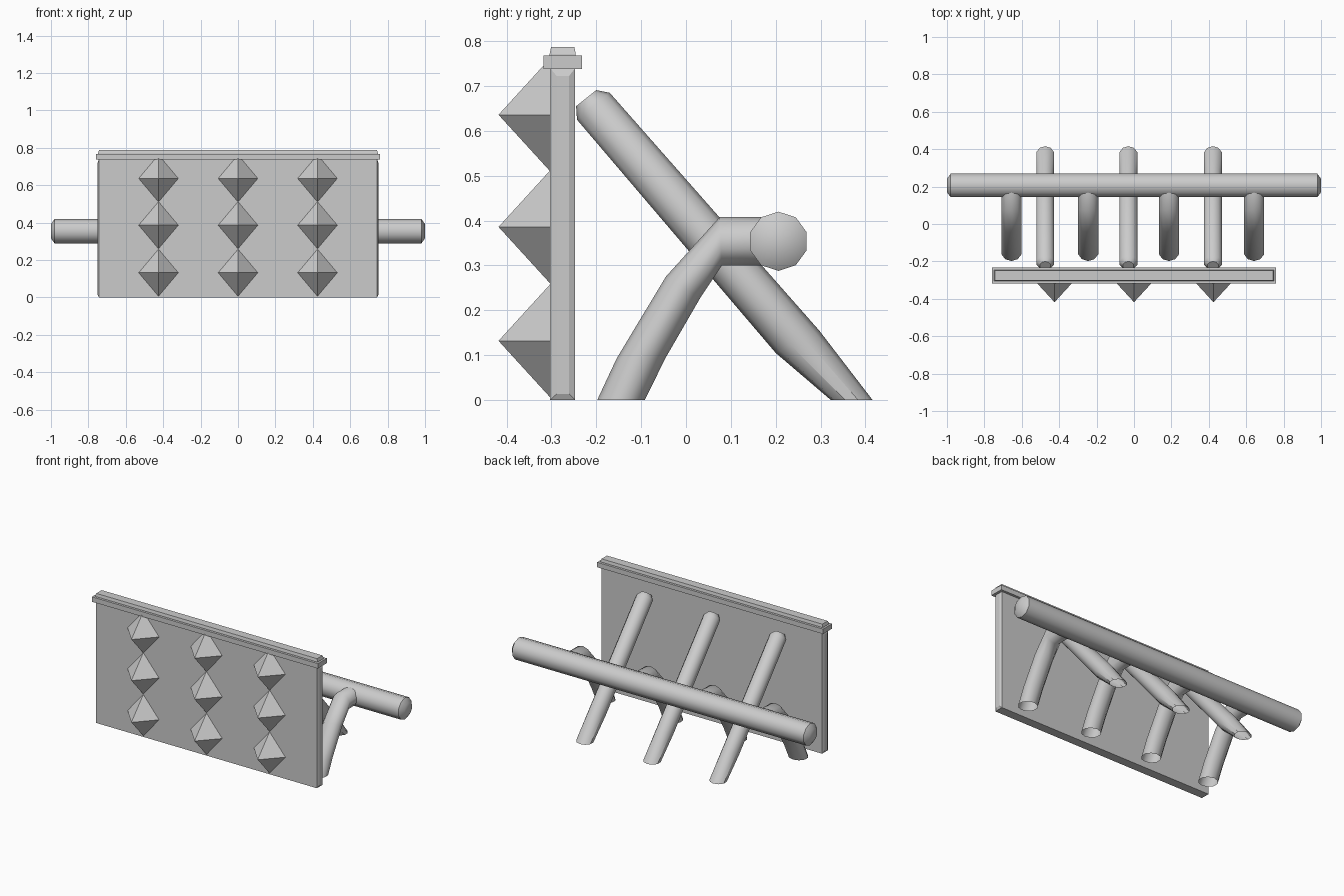
import bpy
from math import sin, cos, pi
from mathutils import Vector

if "Cube" in bpy.data.objects:
    bpy.data.objects.remove(bpy.data.objects["Cube"])

SIDES = 10
ANGLES = [pi / 2 + 2 * pi * k / SIDES for k in range(SIDES)]


def loft(name, rings, cap_start=True, cap_end=True, smooth=None):
    """Skin a list of equally sized point rings into one object."""
    n = len(rings[0])
    verts = [p for r in rings for p in r]
    faces = [(i * n + j, i * n + (j + 1) % n, (i + 1) * n + (j + 1) % n, (i + 1) * n + j)
             for i in range(len(rings) - 1) for j in range(n)]
    if cap_start:
        faces.append(tuple(range(n))[::-1])
    if cap_end:
        faces.append(tuple(range((len(rings) - 1) * n, len(rings) * n)))
    me = bpy.data.meshes.new(name)
    me.from_pydata(verts, [], faces)
    ob = bpy.data.objects.new(name, me)
    bpy.context.collection.objects.link(ob)
    bpy.context.view_layer.objects.active = ob
    ob.select_set(True)
    bpy.ops.object.mode_set(mode='EDIT')
    bpy.ops.mesh.select_all(action='SELECT')
    bpy.ops.mesh.normals_make_consistent(inside=False)
    bpy.ops.object.mode_set(mode='OBJECT')
    if smooth:
        bpy.ops.object.shade_smooth_by_angle(angle=smooth)
    ob.select_set(False)
    return ob


def round_ring(x, a, b, rx):
    """Ten-sided ring whose opposite rim points in the y-z plane are a and b."""
    a, b = Vector((x, *a)), Vector((x, *b))
    mid, half = (a + b) / 2, (a - b) / 2
    return [mid + half * sin(t) + Vector((rx * cos(t), 0, 0)) for t in ANGLES]


def log_ring(x, y, z, r):
    """Ten-sided ring around the x direction."""
    return [(x, y + r * cos(t), z + r * sin(t)) for t in ANGLES]


def rect_x(x, y0, y1, z0, z1):
    return [(x, y0, z0), (x, y1, z0), (x, y1, z1), (x, y0, z1)]


def rect_z(z, hx, y0, y1):
    return [(-hx, y0, z), (hx, y0, z), (hx, y1, z), (-hx, y1, z)]


# Shield panel with chamfered ends
loft("panel", [rect_x(-0.75, -0.288, -0.261, 0.014, 0.722),
               rect_x(-0.743, -0.303, -0.247, 0, 0.74),
               rect_x(0.743, -0.303, -0.247, 0, 0.74),
               rect_x(0.75, -0.288, -0.261, 0.014, 0.722)])

# Top rim and the strip above it
loft("top_rim", [rect_z(0.738, 0.76, -0.318, -0.232),
                 rect_z(0.768, 0.76, -0.318, -0.232)])
loft("top_strip", [rect_z(0.766, 0.748, -0.304, -0.246),
                   rect_z(0.772, 0.748, -0.304, -0.246),
                   rect_z(0.787, 0.743, -0.301, -0.249)])

# Pyramid studs, three by three
for x in (-0.425, 0, 0.425):
    for z in (0.132, 0.386, 0.636):
        bpy.ops.mesh.primitive_cone_add(vertices=4, radius1=1, depth=1,
                                        location=(x, -0.36, z), rotation=(pi / 2, 0, 0))
        stud = bpy.context.object
        stud.name = "stud"
        stud.scale = (0.107, 0.127, 0.116)
        stud.select_set(False)

# Long cross log with chamfered ends
loft("cross_log", [log_ring(x, 0.206, 0.354, r)
                   for x, r in ((-1, 0.038), (-0.98, 0.066), (0.98, 0.066), (1, 0.038))],
     smooth=0.7)

# Diagonal stakes, open where they meet the ground
for x in (-0.475, -0.03, 0.422):
    loft("stake", [round_ring(x, (0.416, 0), (0.323, 0), 0.05),
                   round_ring(x, (0.297, 0.155), (0.2, 0.105), 0.05),
                   round_ring(x, (-0.17, 0.685), (-0.243, 0.625), 0.05),
                   round_ring(x, (-0.2, 0.691), (-0.245, 0.655), 0.03)],
         cap_start=False, smooth=0.66)

# Bent supports running from the ground into the cross log
for x in (-0.655, -0.245, 0.187, 0.642):
    loft("support", [round_ring(x, (-0.198, 0), (-0.092, 0), 0.057),
                     round_ring(x, (-0.155, 0.092), (-0.045, 0.095), 0.057),
                     round_ring(x, (-0.045, 0.275), (0.032, 0.228), 0.057),
                     round_ring(x, (0.075, 0.408), (0.08, 0.3), 0.057),
                     round_ring(x, (0.2, 0.408), (0.2, 0.3), 0.057)],
         cap_start=False, smooth=1.0)
